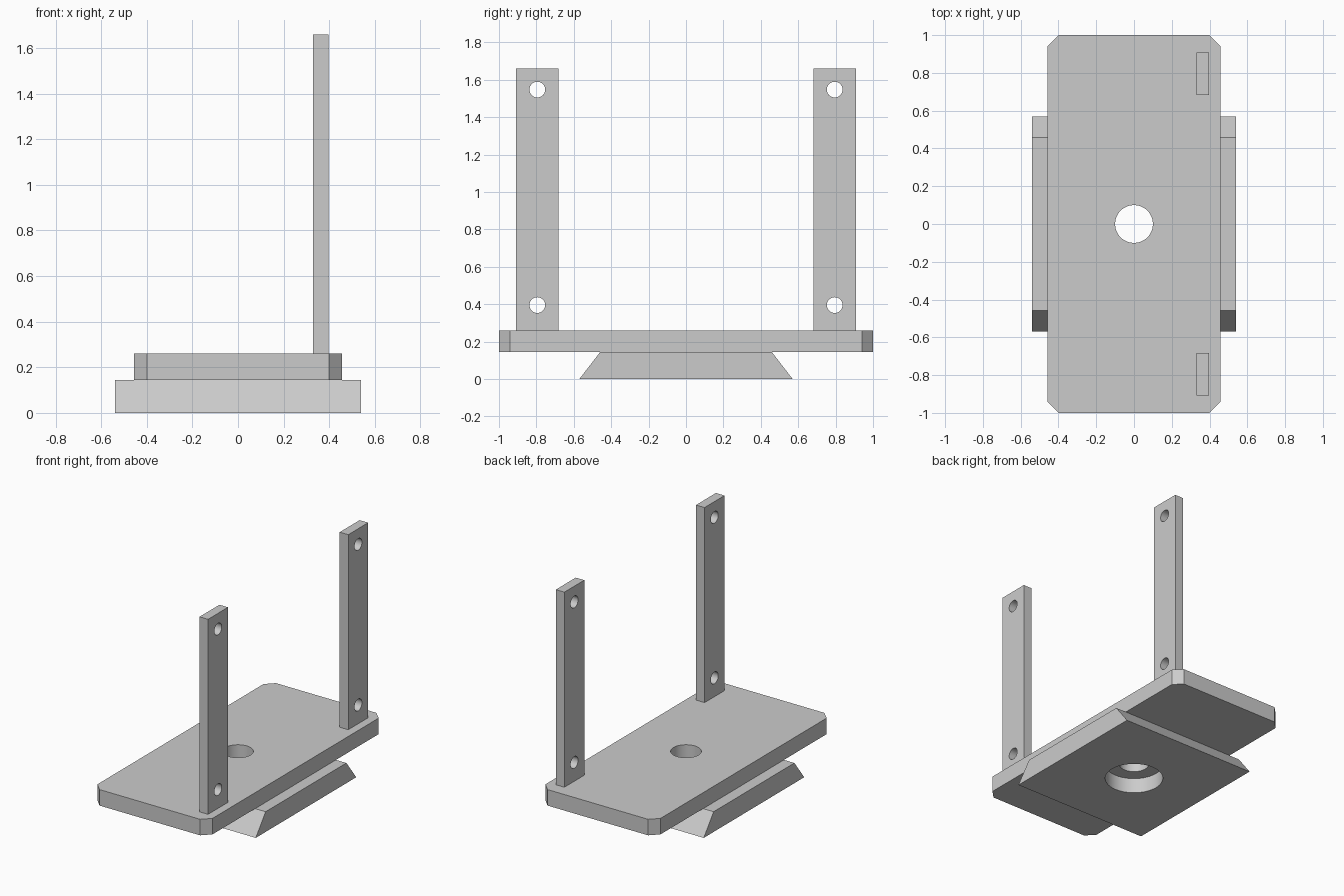
import bpy
import bmesh
import math
from mathutils import Vector

default = bpy.data.objects.get("Cube")
if default:
    bpy.data.objects.remove(default, do_unlink=True)

grey = bpy.data.materials.new("plain_grey")
grey.use_nodes = True
COLOUR = (0.6, 0.6, 0.6, 1)
grey.diffuse_color = COLOUR
grey.node_tree.nodes["Principled BSDF"].inputs["Base Color"].default_value = COLOUR


def extrude_profile(name, points, direction):
    """Solid made by sweeping a closed planar profile along a direction."""
    bm = bmesh.new()
    face = bm.faces.new([bm.verts.new(p) for p in points])
    swept = bmesh.ops.extrude_face_region(bm, geom=[face])["geom"]
    verts = [v for v in swept if isinstance(v, bmesh.types.BMVert)]
    bmesh.ops.translate(bm, verts=verts, vec=Vector(direction))
    bmesh.ops.recalc_face_normals(bm, faces=bm.faces)
    mesh = bpy.data.meshes.new(name)
    bm.to_mesh(mesh)
    bm.free()
    mesh.materials.append(grey)
    obj = bpy.data.objects.new(name, mesh)
    bpy.context.collection.objects.link(obj)
    return obj


def drill(obj, centre, radius, depth, along_x=False):
    """Cut a round hole, then discard the cutter."""
    rotation = (0, math.pi / 2, 0) if along_x else (0, 0, 0)
    bpy.ops.mesh.primitive_cylinder_add(vertices=48, radius=radius, depth=depth,
                                        location=centre, rotation=rotation)
    cutter = bpy.context.object
    cutter.hide_render = True
    cutter.data.materials.append(grey)
    cut = obj.modifiers.new("hole", "BOOLEAN")
    cut.operation = "DIFFERENCE"
    cut.solver = "EXACT"
    cut.object = cutter
    bpy.context.view_layer.objects.active = obj
    bpy.ops.object.modifier_apply(modifier=cut.name)
    bpy.data.objects.remove(cutter, do_unlink=True)


def finish(obj):
    bpy.ops.object.select_all(action="DESELECT")
    obj.select_set(True)
    bpy.context.view_layer.objects.active = obj
    bpy.ops.object.shade_smooth_by_angle(angle=math.radians(30))


BASE_TOP, PLATE_TOP, POST_TOP = 0.145, 0.26, 1.66

# Dovetail base with a counterbored centre hole
base = extrude_profile("dovetail_base", [
    (-0.54, -0.57, 0), (-0.54, 0.57, 0),
    (-0.54, 0.458, BASE_TOP), (-0.54, -0.458, BASE_TOP)], (1.08, 0, 0))
drill(base, (0, 0, 0), 0.195, 0.22)
drill(base, (0, 0, 0.1), 0.1, 0.4)
finish(base)

# Deck plate with chamfered corners
w, c = 0.457, 0.058
outline = [(w, c - 1), (w, 1 - c), (w - c, 1), (c - w, 1),
           (-w, 1 - c), (-w, c - 1), (c - w, -1), (w - c, -1)]
plate = extrude_profile("deck_plate", [(x, y, BASE_TOP) for x, y in outline],
                        (0, 0, PLATE_TOP - BASE_TOP))
drill(plate, (0, 0, 0.2), 0.1, 0.6)
finish(plate)

# Two upright posts, each with an upper and a lower bolt hole
for name, side in (("front_post", -1), ("back_post", 1)):
    near, far = side * 0.682, side * 0.908
    post = extrude_profile(name, [
        (0.33, near, PLATE_TOP), (0.398, near, PLATE_TOP),
        (0.398, far, PLATE_TOP), (0.33, far, PLATE_TOP)],
        (0, 0, POST_TOP - PLATE_TOP))
    for height in (0.395, 1.547):
        drill(post, (0.364, side * 0.795, height), 0.042, 0.3, along_x=True)
    finish(post)
